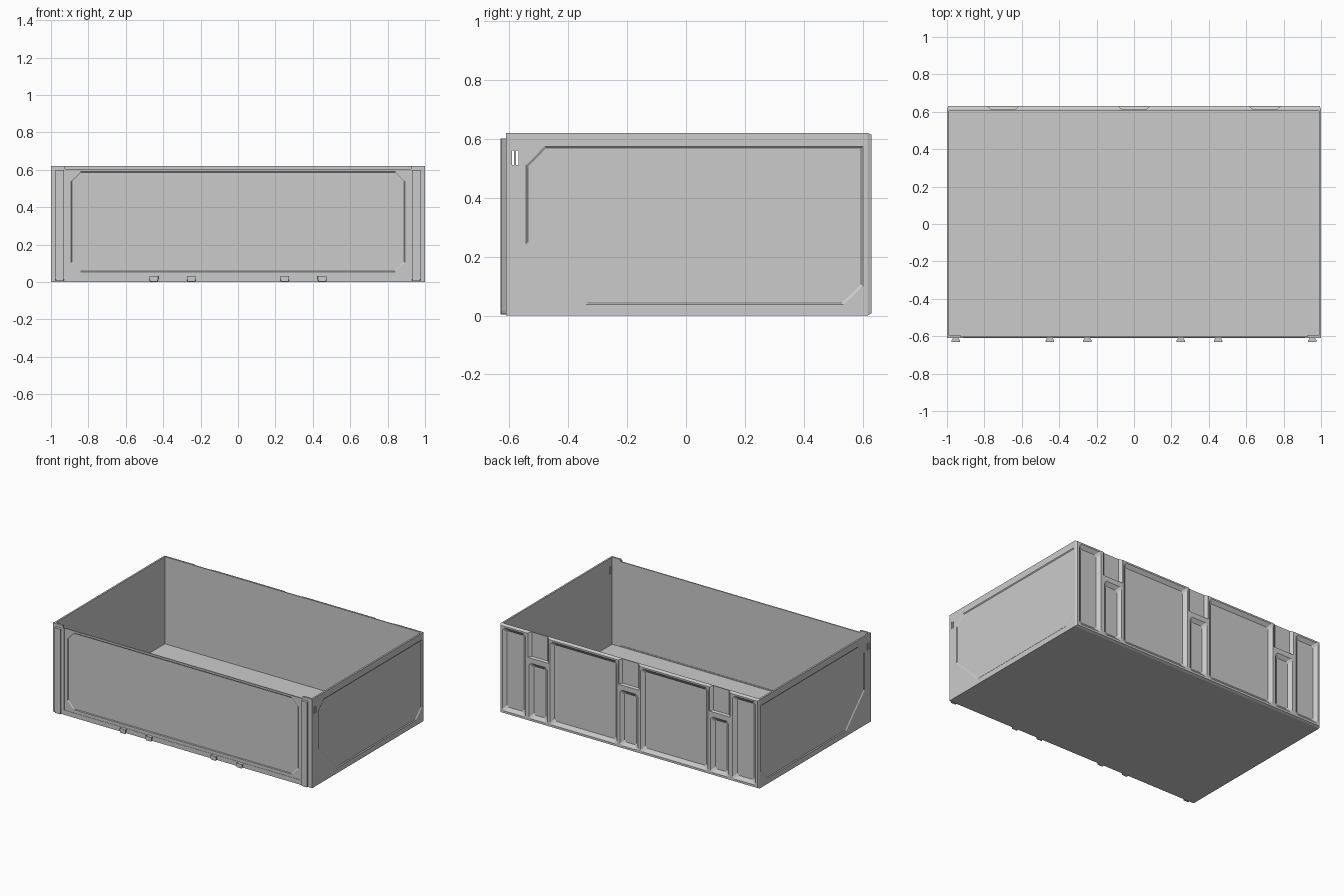
import bpy, bmesh

if "Cube" in bpy.data.objects:
    bpy.data.objects.remove(bpy.data.objects["Cube"])


def loft(bm, loops):
    """Closed solid through a list of equal-length 3D loops."""
    rings = [[bm.verts.new(p) for p in loop] for loop in loops]
    n = len(rings[0])
    for a, b in zip(rings, rings[1:]):
        for i in range(n):
            j = (i + 1) % n
            bm.faces.new((a[i], a[j], b[j], b[i]))
    bm.faces.new(rings[0])
    bm.faces.new(rings[-1])


def make(name, solids):
    bm = bmesh.new()
    for loops in solids:
        loft(bm, loops)
    bmesh.ops.recalc_face_normals(bm, faces=bm.faces)
    me = bpy.data.meshes.new(name)
    bm.to_mesh(me)
    bm.free()
    ob = bpy.data.objects.new(name, me)
    bpy.context.collection.objects.link(ob)
    return ob


def cut(target, solids):
    """Subtract a set of separate solids and bake the result."""
    cutter = make("cutter", solids)
    cutter.hide_render = True
    mod = target.modifiers.new("cut", 'BOOLEAN')
    mod.operation = 'DIFFERENCE'
    mod.solver = 'EXACT'
    mod.object = cutter
    bpy.context.view_layer.objects.active = target
    bpy.ops.object.modifier_apply(modifier=mod.name)
    bpy.data.objects.remove(cutter)


def rect(x0, x1, z0, z1, y, d=0.0):
    return [(x0 + d, y, z0 + d), (x1 - d, y, z0 + d), (x1 - d, y, z1 - d), (x0 + d, y, z1 - d)]


def octagon(x0, x1, z0, z1, y, c, d=0.0):
    x0, x1, z0, z1 = x0 + d, x1 - d, z0 + d, z1 - d
    return [(x0 + c, y, z0), (x1 - c, y, z0), (x1, y, z0 + c), (x1, y, z1 - c),
            (x1 - c, y, z1), (x0 + c, y, z1), (x0, y, z1 - c), (x0, y, z0 + c)]


def box(x0, x1, y0, y1, z0, z1):
    return [rect(x0, x1, z0, z1, y0), rect(x0, x1, z0, z1, y1)]


# Outer shell with chamfered back edges, then hollowed
body = make("open_bin", [[rect(-1, 1, 0, 0.62, -0.61),
                          rect(-1, 1, 0, 0.62, 0.615),
                          rect(-1, 1, 0, 0.62, 0.63, 0.007)]])
cut(body, [box(-0.988, 0.988, -0.597, 0.605, 0.012, 0.7)])


# Tapered pockets between the ribs of the back wall
def pocket(x0, x1, z0, z1, d=0.024, c=0.012):
    return [octagon(x0, x1, z0, z1, 0.66, c),
            octagon(x0, x1, z0, z1, 0.63, c),
            octagon(x0, x1, z0, z1, 0.611, c, d)]


pockets = []
for s in (-1, 1):
    for a, b in ((0.80, 0.977), (0.09, 0.61)):
        pockets.append(pocket(min(s * a, s * b), max(s * a, s * b), 0.022, 0.602))
for x in (-0.7, 0, 0.7):
    pockets.append(pocket(x - 0.07, x + 0.07, 0.022, 0.41))
    # open-topped socket above each narrow pocket
    pockets.append([rect(x - 0.08, x + 0.08, 0.445, 0.7, 0.66),
                    rect(x - 0.08, x + 0.08, 0.445, 0.7, 0.626),
                    rect(x - 0.06, x + 0.06, 0.45, 0.7, 0.612)])
cut(body, pockets)

# Side panels, lowered front wall, and front panel recesses
side = [(-0.48, 0.574), (0.6, 0.574), (0.6, 0.1), (0.535, 0.037),
        (-0.34, 0.037), (-0.542, 0.242), (-0.542, 0.51)]
cy, cz = 0.03, 0.305


def side_loop(x, d):
    return [(x, y - d * (1 if y > cy else -1), z - d * (1 if z > cz else -1)) for y, z in side]


panels = [[side_loop(s * 1.02, 0), side_loop(s, 0), side_loop(s * 0.995, 0.006)] for s in (-1, 1)]
panels.append([rect(-0.915, 0.915, 0.033, 0.61, -0.65),
               rect(-0.915, 0.915, 0.033, 0.61, -0.608)])
panels.append([rect(-0.925, 0.925, 0.02, 0.61, -0.58),
               rect(-0.925, 0.925, 0.02, 0.61, -0.6)])
cut(body, panels)
cut(body, [[octagon(-0.893, 0.893, 0.053, 0.592, -0.65, 0.05),
            octagon(-0.893, 0.893, 0.053, 0.592, -0.609, 0.05),
            octagon(-0.893, 0.893, 0.053, 0.592, -0.604, 0.05, 0.006)]])
cut(body, [box(-0.925, 0.925, -0.66, -0.58, 0.604, 0.7)])

# Twin slots through each side near the front
cut(body, [box(min(s * 0.9, s * 1.1), max(s * 0.9, s * 1.1), y, y + 0.007, 0.51, 0.56)
           for s in (-1, 1) for y in (-0.591, -0.576)])


# Dovetail connectors on the front
def dovetail(name, x, z0, z1):
    prof = [(-0.013, -0.606), (0.013, -0.606), (0.024, -0.626),
            (0.022, -0.63), (-0.022, -0.63), (-0.024, -0.626)]
    low = [(x + px * 0.85, py, z0) for px, py in prof]
    mid = [(x + px, py, z0 + 0.012) for px, py in prof]
    top = [(x + px, py, z1) for px, py in prof]
    return make(name, [[low, mid, top]])


for side_name, s in (("left", -1), ("right", 1)):
    dovetail(f"front_rail_{side_name}", s * 0.953, 0.006, 0.6)
    for k, px in (("inner", 0.25), ("outer", 0.45)):
        dovetail(f"front_peg_{side_name}_{k}", s * px, 0.003, 0.032)
